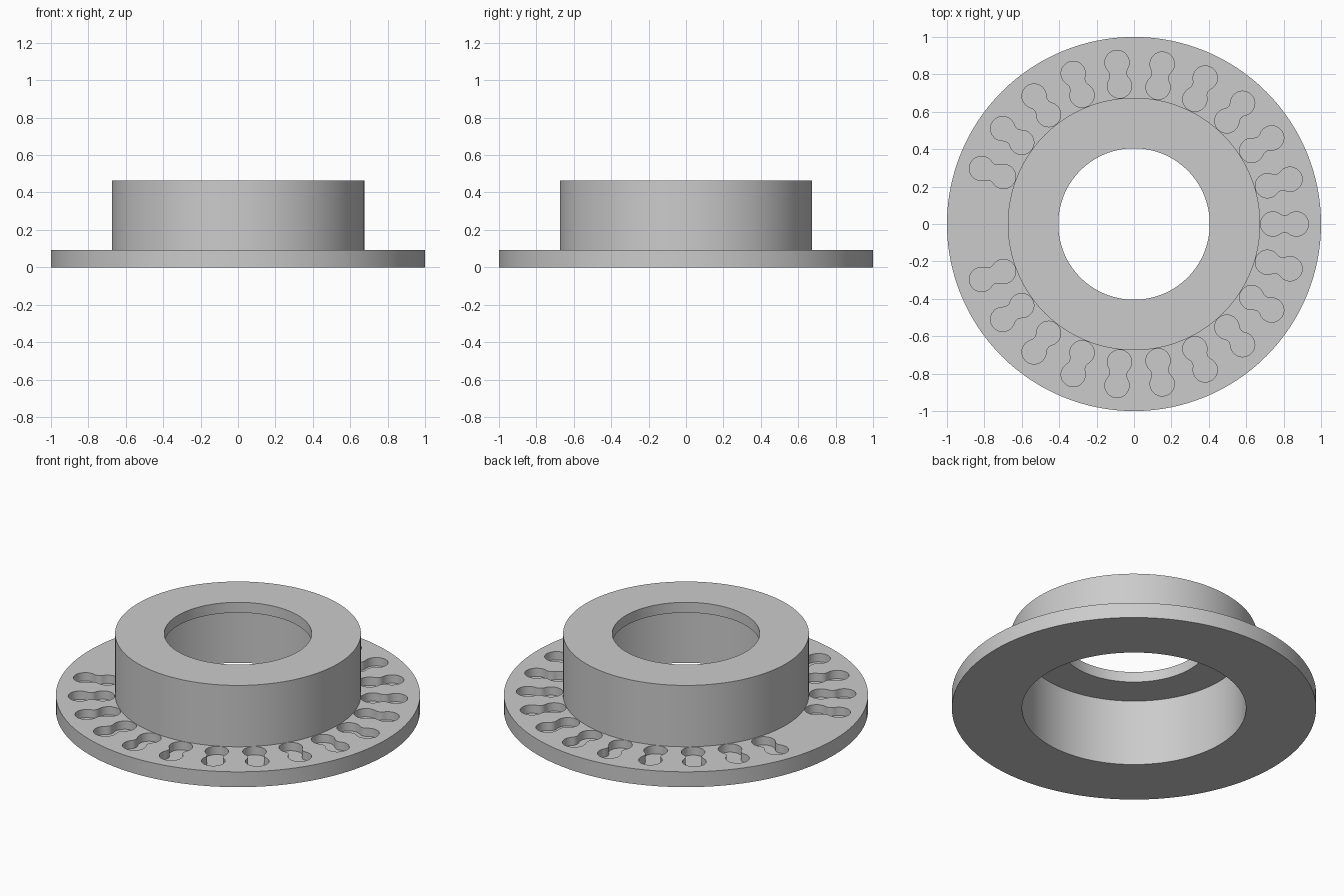
import bpy, bmesh, math
from mathutils import Matrix, Vector

if "Cube" in bpy.data.objects:
    bpy.data.objects.remove(bpy.data.objects["Cube"], do_unlink=True)

SEGMENTS = 128
FLANGE_TOP, SLOT_FLOOR = 0.093, 0.043

grey = bpy.data.materials.new("light_grey")
grey.use_nodes = True
colour = (0.6, 0.6, 0.6, 1)
grey.diffuse_color = colour
grey.node_tree.nodes["Principled BSDF"].inputs["Base Color"].default_value = colour


def make_object(name, bm):
    bmesh.ops.recalc_face_normals(bm, faces=bm.faces)
    mesh = bpy.data.meshes.new(name)
    bm.to_mesh(mesh)
    bm.free()
    mesh.materials.append(grey)
    obj = bpy.data.objects.new(name, mesh)
    bpy.context.collection.objects.link(obj)
    return obj


def lathe(name, profile):
    """Revolve a closed (radius, height) profile around z."""
    bm = bmesh.new()
    verts = [bm.verts.new((r, 0, z)) for r, z in profile]
    edges = [bm.edges.new((v, verts[i - 1])) for i, v in enumerate(verts)]
    bmesh.ops.spin(bm, geom=verts + edges, axis=(0, 0, 1), cent=(0, 0, 0),
                   angle=math.tau, steps=SEGMENTS, use_merge=True)
    bmesh.ops.remove_doubles(bm, verts=bm.verts, dist=1e-5)
    return make_object(name, bm)


def arc(cx, cy, radius, start, end, steps):
    return [Vector((cx + radius * math.cos(start + (end - start) * i / steps),
                    cy + radius * math.sin(start + (end - start) * i / steps), 0))
            for i in range(steps + 1)]


def slot_outline(middle=0.805, half=0.063, radius=0.065, fillet=0.04):
    """Two round lobes joined by a neck with concave fillets."""
    rise = math.sqrt((radius + fillet) ** 2 - half ** 2)
    a = math.atan2(rise, half)
    outer = arc(half, 0, radius, a - math.pi, math.pi - a, 28)
    neck = arc(0, rise, fillet, -a, a - math.pi, 8)
    points = outer + neck[1:-1]
    points += [Vector((-p.x, -p.y, 0)) for p in points]
    return [p + Vector((middle, 0, 0)) for p in points]


# Flange and hollow hub with an inward lip at the top
body = lathe("flanged_hub", [
    (0.615, 0), (1, 0), (1, FLANGE_TOP), (0.675, FLANGE_TOP),
    (0.675, 0.465), (0.405, 0.465), (0.405, 0.402), (0.615, 0.402)])

# Blind keyhole slots around the flange, with a gap on the right side
bm = bmesh.new()
outline = slot_outline()
for step in range(-10, 11):
    turn = Matrix.Rotation(math.radians(16 * step), 4, 'Z')
    lift = Matrix.Translation((0, 0, SLOT_FLOOR))
    face = bm.faces.new([bm.verts.new(lift @ turn @ p) for p in outline])
    top = bmesh.ops.extrude_face_region(bm, geom=[face])["geom"]
    bmesh.ops.translate(bm, vec=(0, 0, 0.1),
                        verts=[g for g in top if isinstance(g, bmesh.types.BMVert)])
cutter = make_object("slot_cutter", bm)
cutter.hide_render = True

cut = body.modifiers.new("slots", 'BOOLEAN')
cut.operation = 'DIFFERENCE'
cut.solver = 'EXACT'
cut.object = cutter

bpy.ops.object.select_all(action='DESELECT')
body.select_set(True)
bpy.context.view_layer.objects.active = body
bpy.ops.object.modifier_apply(modifier=cut.name)
bpy.data.objects.remove(cutter, do_unlink=True)
bpy.ops.object.shade_smooth_by_angle(angle=math.radians(30))
